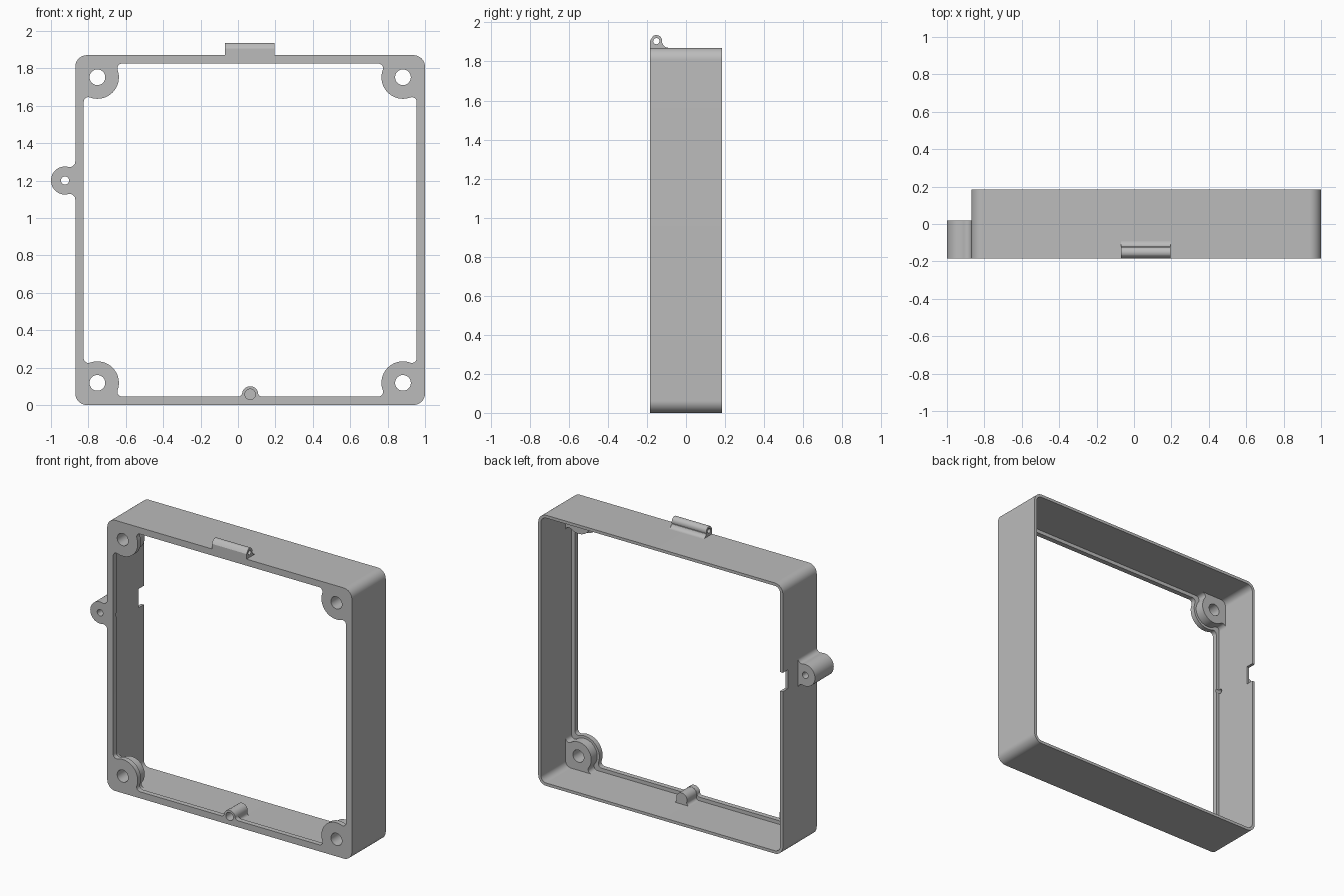
import bpy, bmesh
from math import atan2, cos, sin, sqrt, pi, radians

cube = bpy.data.objects.get("Cube")
if cube:
    bpy.data.objects.remove(cube, do_unlink=True)

grey = bpy.data.materials.new("plain grey")
grey.use_nodes = True
grey.diffuse_color = (0.5, 0.5, 0.5, 1)
grey.node_tree.nodes["Principled BSDF"].inputs["Base Color"].default_value = (0.5, 0.5, 0.5, 1)

CX, CZ, HALF = 0.065, 0.935, 0.935      # centre and half width of the frame
FRONT, BACK = -0.185, 0.185
FLANGE_BACK = FRONT + 0.035
WALL, RIM = 0.02, 0.045                 # wall thickness, front rim width
SCREW = 0.118                           # screw centre, inward from each side
LUG_X, LUG_Z = -0.925, 1.2


def arc(cx, cy, r, a, b, n=16):
    return [(cx + r * cos(a + (b - a) * i / n), cy + r * sin(a + (b - a) * i / n))
            for i in range(n + 1)]


def circle(cx, cy, r, n=40):
    return arc(cx, cy, r, 0, 2 * pi, n)[:-1]


def rounded_square(half, r):
    c = half - r
    pts = []
    for k, (sx, sz) in enumerate(((1, 1), (-1, 1), (-1, -1), (1, -1))):
        pts += arc(CX + sx * c, CZ + sz * c, r, k * pi / 2, (k + 1) * pi / 2)
    return pts


def fillet(h, r, f):
    """Blend from the base line into a circle at height h; also the circle's start angle."""
    run = sqrt((r + f) ** 2 - (h - f) ** 2)
    end = atan2(h - f, -run)
    if end > 0:
        end -= 2 * pi
    return arc(run, f, f, -pi / 2, end, 8), atan2(f - h, run)


def lobe(h, r, f):
    """Round bump blending into a straight edge, base on v = 0."""
    side, a = fillet(h, r, f)
    return side + arc(0, h, r, a, pi - a, 32)[1:-1] + [(-u, v) for u, v in reversed(side)]


def corner_lobe(h, r, f):
    """Round pad blending into both edges of a corner at the origin."""
    side, a = fillet(h, r, f)
    side = [(u + h, v) for u, v in side]
    return side + arc(h, h, r, a, pi / 2 - a, 28)[1:-1] + [(v, u) for u, v in reversed(side)]


def to_corner(pts, k, inset):
    """Place corner-local points at corner k, counted round from bottom left."""
    out = []
    for u, v in pts:
        u, v = u - HALF + inset, v - HALF + inset
        for _ in range(k):
            u, v = -v, u
        out.append((CX + u, CZ + v))
    return out


def prism(name, pts, a, b, axis="y"):
    place = (lambda p, d: (p[0], d, p[1])) if axis == "y" else (lambda p, d: (d, p[0], p[1]))
    bm = bmesh.new()
    lo = [bm.verts.new(place(p, a)) for p in pts]
    hi = [bm.verts.new(place(p, b)) for p in pts]
    bm.faces.new(lo)
    bm.faces.new(hi[::-1])
    for i in range(len(pts)):
        j = (i + 1) % len(pts)
        bm.faces.new((lo[i], hi[i], hi[j], lo[j]))
    bmesh.ops.recalc_face_normals(bm, faces=bm.faces)
    me = bpy.data.meshes.new(name)
    bm.to_mesh(me)
    bm.free()
    me.materials.append(grey)
    ob = bpy.data.objects.new(name, me)
    bpy.context.scene.collection.objects.link(ob)
    return ob


def cut(ob, *args):
    """Subtract a prism and bake the result."""
    tool = prism("cutter", *args)
    tool.hide_render = True
    mod = ob.modifiers.new("cut", "BOOLEAN")
    mod.operation, mod.solver, mod.object = "DIFFERENCE", "EXACT", tool
    bpy.context.view_layer.update()
    baked = bpy.data.meshes.new_from_object(ob.evaluated_get(bpy.context.evaluated_depsgraph_get()))
    ob.modifiers.clear()
    ob.data = baked
    bpy.data.objects.remove(tool, do_unlink=True)


# Frame: outer shell, hollowed from the back, with a shaped front opening
BUMP_H = 0.012
frame = prism("frame", rounded_square(HALF, 0.062), FRONT, BACK)
cut(frame, rounded_square(HALF - WALL, 0.042), FLANGE_BACK, 0.3)
opening = []
for k in range(4):
    pts = to_corner(corner_lobe(SCREW - RIM, 0.115, 0.025), k, RIM)
    opening += pts[::-1]
    if k == 0:
        opening += [(CX - u, RIM + v) for u, v in lobe(BUMP_H, 0.043, 0.02)]
cut(frame, opening, -0.3, 0)

# Corner screw bosses behind the front rim
screw_points = [to_corner([(SCREW, SCREW)], k, 0)[0] for k in range(4)]
parts = [frame]
for k, (sx, sz) in enumerate(screw_points):
    hole = circle(sx, sz, 0.042)
    outline = corner_lobe(SCREW - WALL, 0.098, 0.025) + [(0, 0)]
    boss = prism("corner_boss", to_corner(outline, k, WALL), FLANGE_BACK, FRONT + 0.1)
    cut(boss, hole, -0.3, 0.1)
    cut(frame, hole, -0.3, 0)
    parts.append(boss)

# Bottom pin boss with a blind hole
pin_z = RIM + BUMP_H
pin_boss = prism("pin_boss", [(CX + u, WALL + v) for u, v in lobe(pin_z - WALL, 0.041, 0.02)],
                 FLANGE_BACK, FRONT + 0.14)
pin_hole = circle(CX, pin_z, 0.028)
for ob in (frame, pin_boss):
    cut(ob, pin_hole, -0.3, FRONT + 0.1)
parts.append(pin_boss)

# Side lug with a through hole, a cross hole and a notch in the rear wall edge
wall_x = CX - HALF
lug = prism("side_lug", [(wall_x - v, LUG_Z + u) for u, v in lobe(wall_x - LUG_X, 0.075, 0.03)],
            FRONT, 0.02)
cut(lug, circle(LUG_X, LUG_Z, 0.022), -0.3, 0.1)
for ob in (lug, frame):
    cut(ob, circle(-0.14, LUG_Z, 0.016, 20), LUG_X, wall_x + 0.1, "x")
notch = [(BACK - 0.055, LUG_Z - 0.065), (0.3, LUG_Z - 0.065),
         (0.3, LUG_Z + 0.065), (BACK - 0.055, LUG_Z + 0.065)]
cut(frame, notch, wall_x - 0.01, wall_x + 0.1, "x")
parts.append(lug)

# Top hinge knuckle
top = 2 * HALF
profile = [(FRONT, top), (FRONT, top + 0.035)]
profile += arc(-0.152, top + 0.035, 0.03, radians(125), radians(-20), 16)
profile += arc(-0.09, top + 0.032, 0.032, radians(195), radians(270), 8)
hinge = prism("hinge_knuckle", profile, -0.07, 0.195, "x")
cut(hinge, circle(-0.152, top + 0.034, 0.016, 24), -0.2, 0.3, "x")
parts.append(hinge)

# Smooth the curves, keep the edges sharp
bpy.ops.object.select_all(action="DESELECT")
for ob in parts:
    ob.select_set(True)
bpy.context.view_layer.objects.active = frame
bpy.ops.object.shade_smooth_by_angle(angle=radians(30))
